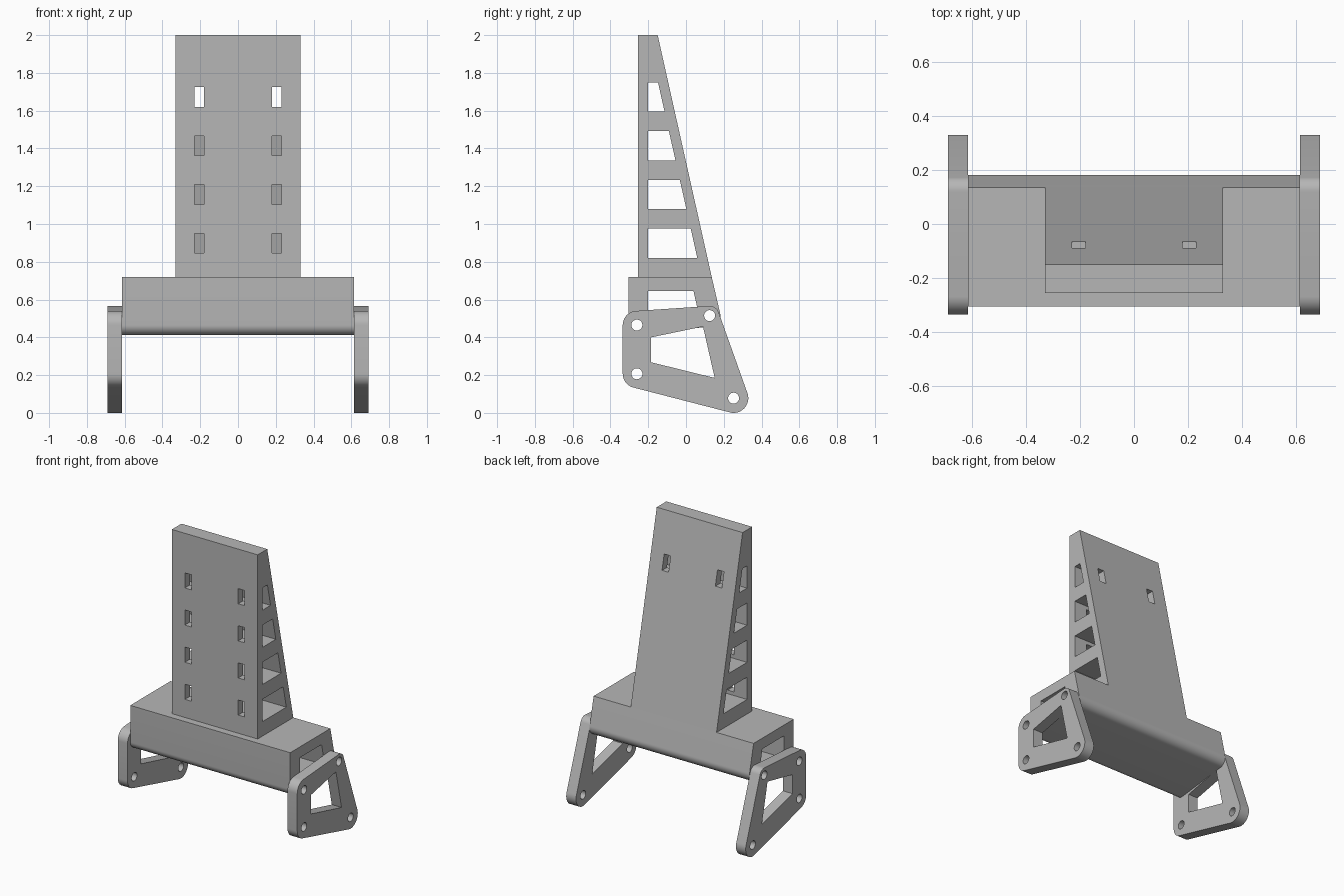
import bpy, bmesh, math
from mathutils import Vector
from mathutils.geometry import convex_hull_2d

if "Cube" in bpy.data.objects:
    bpy.data.objects.remove(bpy.data.objects["Cube"])

grey = bpy.data.materials.new("plain_grey")
grey.use_nodes = True
grey.diffuse_color = (0.47, 0.47, 0.47, 1)
grey.node_tree.nodes["Principled BSDF"].inputs["Base Color"].default_value = grey.diffuse_color


def circle(y, z, r, n=48):
    return [(y + r * math.cos(math.tau * i / n), z + r * math.sin(math.tau * i / n)) for i in range(n)]


def hull(points):
    return [points[i] for i in convex_hull_2d([Vector(p) for p in points])]


def prism(name, profile, x0, x1):
    """Extrude a (y, z) outline along x."""
    bm = bmesh.new()
    face = bm.faces.new([bm.verts.new((x0, y, z)) for y, z in profile])
    new = bmesh.ops.extrude_face_region(bm, geom=[face])["geom"]
    bmesh.ops.translate(bm, vec=(x1 - x0, 0, 0), verts=[v for v in new if isinstance(v, bmesh.types.BMVert)])
    bmesh.ops.recalc_face_normals(bm, faces=bm.faces)
    mesh = bpy.data.meshes.new(name)
    bm.to_mesh(mesh)
    bm.free()
    mesh.materials.append(grey)
    obj = bpy.data.objects.new(name, mesh)
    bpy.context.collection.objects.link(obj)
    return obj


def cut(obj, cutters):
    """Subtract every cutter, bake the result and drop the cutters."""
    for c in cutters:
        c.hide_render = True
        mod = obj.modifiers.new("cut", "BOOLEAN")
        mod.operation, mod.solver, mod.object = "DIFFERENCE", "EXACT", c
    graph = bpy.context.evaluated_depsgraph_get()
    mesh = bpy.data.meshes.new_from_object(obj.evaluated_get(graph))
    obj.modifiers.clear()
    obj.data = mesh
    for c in cutters:
        bpy.data.objects.remove(c)
    bpy.ops.object.select_all(action="DESELECT")
    obj.select_set(True)
    bpy.context.view_layer.objects.active = obj
    bpy.ops.object.shade_smooth_by_angle(angle=math.radians(30))


def back_y(z):
    """Depth of the sloping back face at height z."""
    return -0.15 + (2 - z) * 0.2235


def window(z0, z1, wall):
    outline = [(-0.2, z0), (back_y(z0) - wall, z0), (back_y(z1) - wall, z1), (-0.2, z1)]
    return prism("window_cutter", outline, -0.8, 0.8)


# Tapered tower with side windows and front slots
FRONT, DECK = -0.255, 0.72
tower = prism("tower", [(FRONT, DECK), (back_y(DECK), DECK), (back_y(2), 2), (FRONT, 2)], -0.33, 0.33)
cutters = []
for i in range(4):
    z = 1.595 - i * 0.258
    cutters.append(window(z, z + 0.155, 0.054))
    depth = 0.1 if i == 0 else -0.18   # only the top pair passes right through
    for x in (-0.205, 0.205):
        z0, z1 = z + 0.025, z + 0.13
        cutters.append(prism("slot_cutter", [(-0.4, z0), (depth, z0), (depth, z1), (-0.4, z1)], x - 0.025, x + 0.025))
cut(tower, cutters)

# Wide base beam with rounded lower edges
upper_bolts = [(-0.26, 0.465), (0.125, 0.515)]
beam = prism("base_beam", hull([(-0.305, DECK), (back_y(DECK), DECK)]
             + circle(-0.252, 0.465, 0.053) + circle(0.125, 0.515, 0.057)), -0.615, 0.615)
cut(beam, [window(0.49, 0.645, 0.113)]
    + [prism("bolt_cutter", circle(y, z, 0.029), -0.8, 0.8) for y, z in upper_bolts])

# Side plates with a large opening and four bolt holes
bolts = upper_bolts + [(-0.26, 0.207), (0.252, 0.078)]
outline = hull(sum((circle(y, z, r) for (y, z), r in zip(bolts, (0.075, 0.051, 0.075, 0.078))), []))
opening = [(-0.185, 0.4), (0.09, 0.457), (0.152, 0.185), (-0.185, 0.268)]
for side, x0, x1 in (("left", 0.615, 0.69), ("right", -0.69, -0.615)):
    plate = prism(side + "_plate", outline, x0, x1)
    cut(plate, [prism("opening_cutter", opening, -0.8, 0.8)]
        + [prism("bolt_cutter", circle(y, z, 0.029), -0.8, 0.8) for y, z in bolts])
